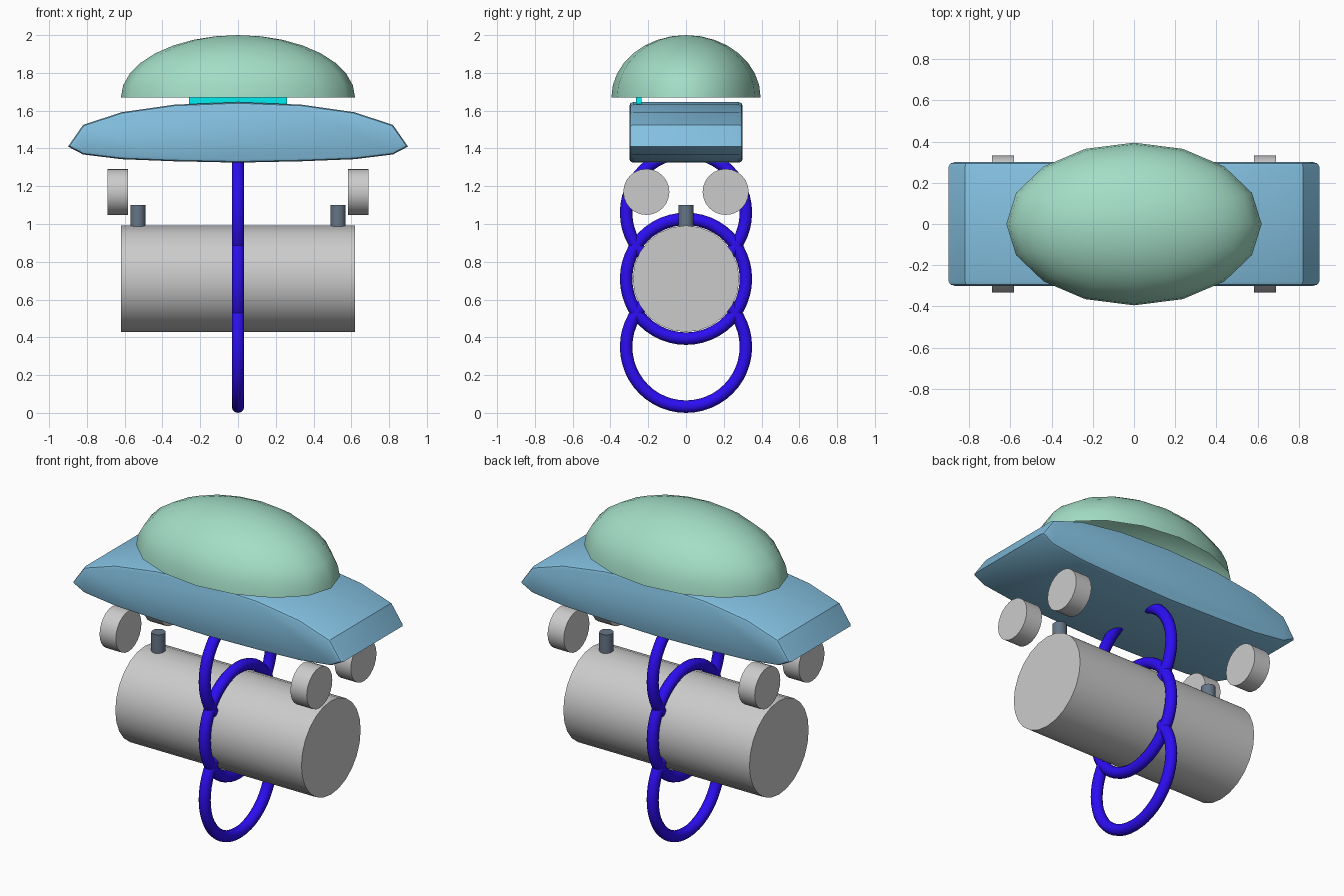
import bpy, bmesh, math
from mathutils import Matrix

if "Cube" in bpy.data.objects:
    bpy.data.objects.remove(bpy.data.objects["Cube"])


def paint(obj, name, color):
    mat = bpy.data.materials.get(name) or bpy.data.materials.new(name)
    mat.diffuse_color = (*color, 1)
    mat.use_nodes = True
    mat.node_tree.nodes["Principled BSDF"].inputs["Base Color"].default_value = mat.diffuse_color
    obj.data.materials.append(mat)


def smooth(obj, angle=35):
    bpy.ops.object.select_all(action='DESELECT')
    obj.select_set(True)
    bpy.context.view_layer.objects.active = obj
    bpy.ops.object.shade_smooth_by_angle(angle=math.radians(angle))


def from_bmesh(name, bm):
    bmesh.ops.recalc_face_normals(bm, faces=bm.faces)
    mesh = bpy.data.meshes.new(name)
    bm.to_mesh(mesh)
    bm.free()
    obj = bpy.data.objects.new(name, mesh)
    bpy.context.collection.objects.link(obj)
    return obj


def cylinder(name, radius, depth, loc, rot=(0, 0, 0), sides=16):
    bpy.ops.mesh.primitive_cylinder_add(vertices=sides, radius=radius, depth=depth,
                                        location=loc, rotation=rot)
    obj = bpy.context.object
    obj.name = name
    smooth(obj)
    return obj


ALONG_X = (0, math.pi / 2, 0)

# Dome: open half ellipsoid
bm = bmesh.new()
bmesh.ops.create_uvsphere(bm, u_segments=16, v_segments=16, radius=1)
bmesh.ops.delete(bm, geom=[v for v in bm.verts if v.co.z < -0.01], context='VERTS')
bm.transform(Matrix.Translation((0, 0, 1.67)) @ Matrix.Diagonal((0.62, 0.395, 0.33, 1)))
dome = from_bmesh("dome", bm)
smooth(dome)
paint(dome, "pale_green", (0.37, 0.73, 0.57))

# Hull: lens profile extruded front to back, with rounded rims
upper = [(0.9, 1.41), (0.82, 1.525), (0.615, 1.592), (0.335, 1.632), (0, 1.645)]
lower = [(0.335, 1.332), (0.615, 1.343), (0.82, 1.368)]
profile = upper + [(-x, z) for x, z in upper[-2::-1]]
profile += [(-x, z) for x, z in lower[::-1]] + [(0, 1.325)] + lower
bm = bmesh.new()
cap = bm.faces.new([bm.verts.new((x, -0.3, z)) for x, z in profile])
new = bmesh.ops.extrude_face_region(bm, geom=[cap], use_keep_orig=True)["geom"]
bmesh.ops.translate(bm, vec=(0, 0.6, 0), verts=[g for g in new if isinstance(g, bmesh.types.BMVert)])
bmesh.ops.recalc_face_normals(bm, faces=bm.faces)
rims = [e for e in bm.edges if abs(e.verts[0].co.y - e.verts[1].co.y) < 0.01]
bmesh.ops.bevel(bm, geom=rims, offset=0.02, segments=2, profile=0.5, affect='EDGES')
hull = from_bmesh("hull", bm)
smooth(hull, 30)
paint(hull, "sky_blue", (0.23, 0.53, 0.75))

# Screen under the dome
bpy.ops.mesh.primitive_cube_add(size=1, location=(0, -0.25, 1.71))
screen = bpy.context.object
screen.name = "screen"
screen.scale = (0.52, 0.03, 0.18)
paint(screen, "cyan", (0.0, 0.85, 0.88))

# Tank with a short post near each end
cylinder("tank", 0.282, 1.24, (0, 0, 0.71), ALONG_X, 24)
for side, s in (("left", -1), ("right", 1)):
    post = cylinder(f"post_{side}", 0.04, 0.15, (s * 0.53, 0, 1.025))
    paint(post, "slate", (0.13, 0.18, 0.24))
    # Wheels
    for end, y in (("front", -0.21), ("back", 0.21)):
        cylinder(f"wheel_{end}_{side}", 0.122, 0.108, (s * 0.636, y, 1.17), ALONG_X, 24)

# Stacked rings around the middle
for i, z in enumerate((0.35, 0.71, 1.06)):
    bpy.ops.mesh.primitive_torus_add(major_radius=0.317, minor_radius=0.033,
                                     major_segments=48, minor_segments=12,
                                     location=(0, 0, z), rotation=ALONG_X)
    ring = bpy.context.object
    ring.name = f"ring_{i + 1}"
    smooth(ring)
    paint(ring, "deep_blue", (0.025, 0.004, 0.9))
